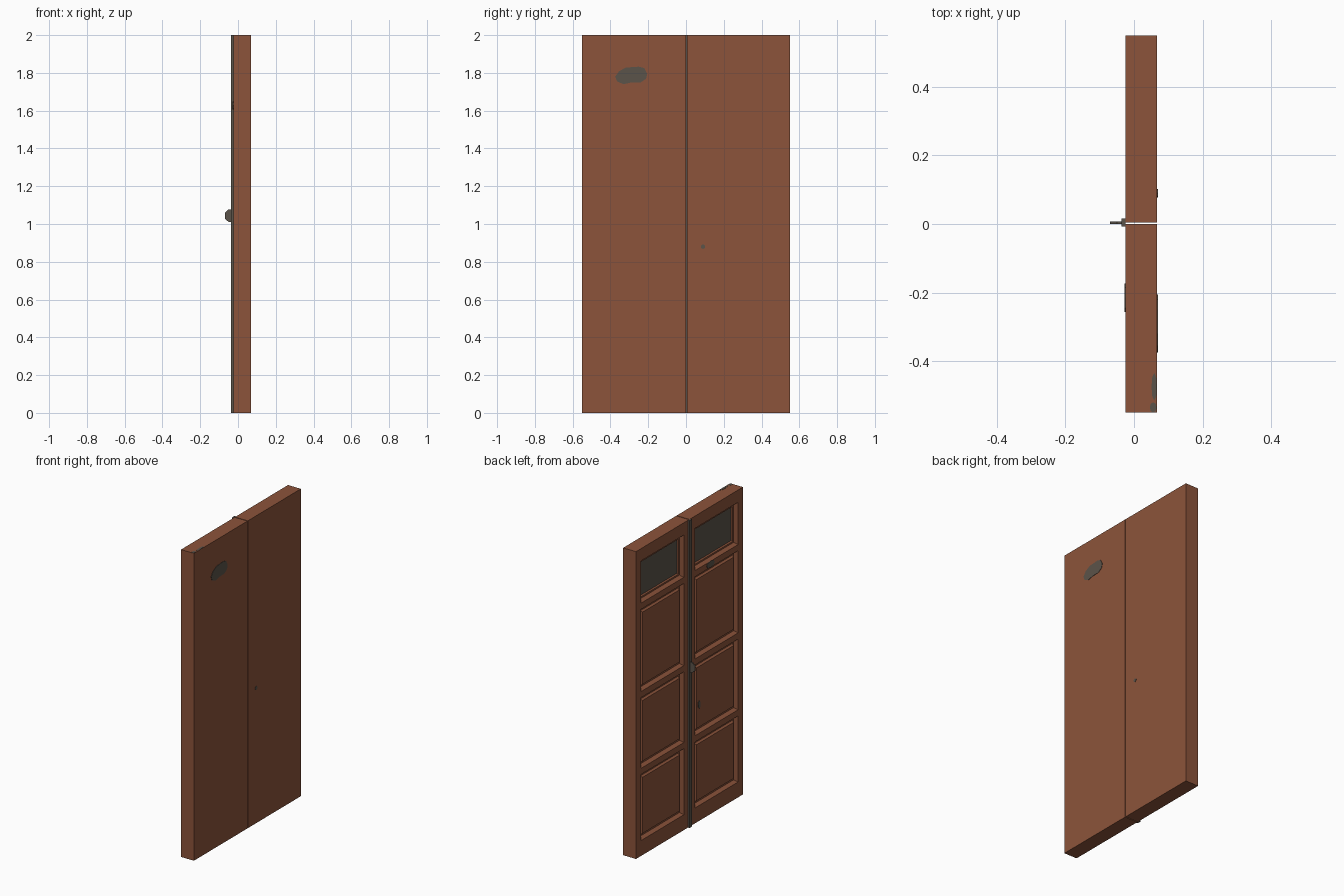
import bpy, bmesh, math
from mathutils import Vector

if "Cube" in bpy.data.objects:
    bpy.data.objects.remove(bpy.data.objects["Cube"])

XF, XB, H = -0.025, 0.0675, 2.0      # panelled side, flat back, height


def material(name, rgb):
    m = bpy.data.materials.new(name)
    m.diffuse_color = (*rgb, 1)
    m.use_nodes = True
    m.node_tree.nodes["Principled BSDF"].inputs["Base Color"].default_value = m.diffuse_color
    return m


WOOD = material("brown_wood", (0.262, 0.088, 0.043))
GREY = material("dark_grey", (0.105, 0.087, 0.068))


def finish(name, bm, mats):
    bmesh.ops.recalc_face_normals(bm, faces=bm.faces[:])
    me = bpy.data.meshes.new(name)
    bm.to_mesh(me)
    bm.free()
    for m in mats:
        me.materials.append(m)
    ob = bpy.data.objects.new(name, me)
    bpy.context.scene.collection.objects.link(ob)
    return ob


def prism(name, pts, offset, mat):
    """Extrude a flat outline by an offset vector."""
    bm = bmesh.new()
    f = bm.faces.new([bm.verts.new(p) for p in pts])
    r = bmesh.ops.extrude_face_region(bm, geom=[f], use_keep_orig=True)
    vs = [v for v in r["geom"] if isinstance(v, bmesh.types.BMVert)]
    bmesh.ops.translate(bm, verts=vs, vec=Vector(offset))
    return finish(name, bm, [mat])


# Door leaf: gridded slab, panel cells inset into moulded fields
def leaf(name, ys):
    zs = [0, 0.10, 0.53, 0.57, 1.03, 1.07, 1.605, 1.645, 1.92, H]
    bm = bmesh.new()
    grid = [[bm.verts.new((XF, y, z)) for z in zs] for y in ys]
    for i in range(len(ys) - 1):
        for j in range(len(zs) - 1):
            bm.faces.new((grid[i][j], grid[i][j + 1], grid[i + 1][j + 1], grid[i + 1][j]))
    r = bmesh.ops.extrude_face_region(bm, geom=bm.faces[:], use_keep_orig=True)
    vs = [v for v in r["geom"] if isinstance(v, bmesh.types.BMVert)]
    bmesh.ops.translate(bm, verts=vs, vec=(XB - XF, 0, 0))
    bmesh.ops.recalc_face_normals(bm, faces=bm.faces[:])
    panels, window = [], []
    for f in bm.faces:
        c = f.calc_center_median()
        if abs(c.x - XF) > 1e-4 or not ys[1] < c.y < ys[2]:
            continue
        for j in (1, 3, 5, 7):
            if zs[j] < c.z < zs[j + 1]:
                (window if j == 7 else panels).append(f)
    # sloped moulding, flat groove, raised field
    for t, d in ((0.020, -0.022), (0.014, 0), (0.012, 0.012)):
        bmesh.ops.inset_individual(bm, faces=panels, thickness=t, depth=d)
    # sloped moulding, flat frame, sunken glass
    for t, d in ((0.020, -0.022), (0.014, 0), (0.008, -0.008)):
        bmesh.ops.inset_individual(bm, faces=window, thickness=t, depth=d)
    for f in window:
        f.material_index = 1
    return finish(name, bm, [WOOD, GREY])


leaf("right_leaf", [-0.55, -0.50, -0.055, 0.0])
leaf("left_leaf", [0.005, 0.058, 0.50, 0.55])

# Cover strip over the meeting gap
prism("cover_strip", [(-0.036, -0.008, 0), (-0.036, 0.016, 0),
                      (XF, 0.016, 0), (XF, -0.008, 0)], (0, 0, H), GREY)

# Thin half-octagon handle standing on the strip
prism("handle", [(-0.0355, 0, 1.012), (-0.049, 0, 1.010), (-0.070, 0, 1.029),
                 (-0.070, 0, 1.059), (-0.049, 0, 1.078), (-0.0355, 0, 1.076)],
      (0, 0.008, 0), GREY)

# Worn grey patches, as thin plates
prism("back_patch", [(XB, y, z) for y, z in (
    (-0.375, 1.78), (-0.365, 1.755), (-0.33, 1.74), (-0.295, 1.748), (-0.24, 1.75),
    (-0.212, 1.768), (-0.205, 1.795), (-0.22, 1.825), (-0.25, 1.833), (-0.32, 1.828),
    (-0.355, 1.808))], (0.002, 0, 0), GREY)


def spot(name, centre, axis, r1, r2, depth):
    """Small octagonal plate; r1, r2 are radii along the two other axes."""
    u, v = [k for k in range(3) if k != axis]
    pts = []
    for k in range(8):
        p = list(centre)
        p[u] += r1 * math.cos(k * math.pi / 4)
        p[v] += r2 * math.sin(k * math.pi / 4)
        pts.append(p)
    off = [0, 0, 0]
    off[axis] = depth
    prism(name, pts, off, GREY)


spot("rail_patch", (XF, -0.215, 1.627), 0, 0.042, 0.022, -0.003)
spot("field_patch", (XF + 0.01, -0.113, 0.75), 0, 0.012, 0.025, -0.003)
spot("back_spot", (XB, 0.09, 0.88), 0, 0.012, 0.012, 0.002)
spot("top_spot", (0.059, -0.475, H), 2, 0.008, 0.04, 0.001)
spot("top_corner_spot", (0.056, -0.535, H), 2, 0.01, 0.015, 0.001)
